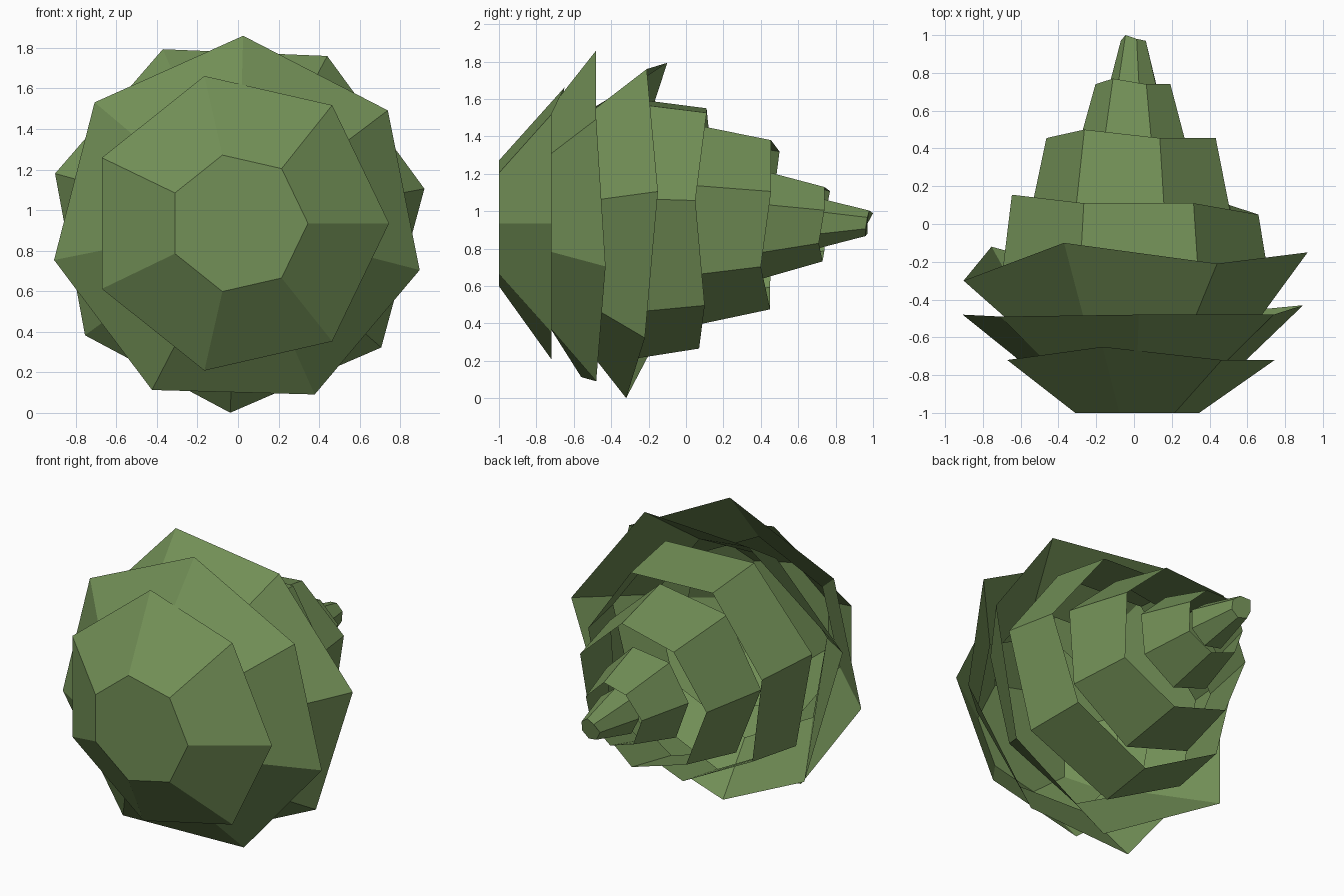
import bpy, bmesh, math

if "Cube" in bpy.data.objects:
    bpy.data.objects.remove(bpy.data.objects["Cube"])

SIDES = 7
AXIS_Z = 0.935

leaf = bpy.data.materials.new("leaf green")
leaf.diffuse_color = (0.17, 0.28, 0.095, 1)
leaf.use_nodes = True
leaf.node_tree.nodes["Principled BSDF"].inputs["Base Color"].default_value = leaf.diffuse_color


def ring(bm, radius, offset, ys):
    """Seven-sided ring around the y axis; ys gives the uneven rim."""
    out = []
    for i, y in enumerate(ys):
        a = math.radians(offset + i * 360 / SIDES)
        out.append(bm.verts.new((radius * math.cos(a), y, AXIS_Z + radius * math.sin(a))))
    return out


def tier(name, base_y, base_r, rim_r, offset, rim_ys, cap_base=False, cap_rim=False):
    bm = bmesh.new()
    base = ring(bm, base_r, offset, [base_y] * SIDES)
    rim = ring(bm, rim_r, offset, rim_ys)
    for i in range(SIDES):
        j = (i + 1) % SIDES
        bm.faces.new((base[i], rim[i], rim[j], base[j]))
    if cap_base:
        bm.faces.new(base)
    if cap_rim:
        bm.faces.new(rim[::-1])
    me = bpy.data.meshes.new(name)
    bm.to_mesh(me)
    bm.free()
    me.materials.append(leaf)
    ob = bpy.data.objects.new(name, me)
    bpy.context.collection.objects.link(ob)


# Flaring cups, front to back, then narrowing tiers towards the tip
tier("foliage_tier_1", -1.0, 0.345, 0.745, 0, [-.72, -.72, -.65, -.72, -.72, -.72, -.72], cap_base=True)
tier("foliage_tier_2", -0.76, 0.57, 0.925, 37, [-.48, -.48, -.49, -.48, -.56, -.48, -.43])
tier("foliage_tier_3", -0.56, 0.63, 0.935, 10.5, [-.15, -.21, -.10, -.30, -.12, -.32, -.22])
tier("foliage_tier_4", -0.28, 0.725, 0.67, 10.5, [.05, .11, .11, .155, .10, .07, .10])
tier("foliage_tier_5", 0.03, 0.555, 0.465, 21.5, [.455, .455, .50, .455, .45, .45, .40])
tier("foliage_tier_6", 0.40, 0.30, 0.205, 20, [.74, .74, .77, .74, .74, .73, .71])
tier("foliage_tip", 0.68, 0.145, 0.07, 27, [.97, .98, 1.0, .97, .97, .96, .96], cap_rim=True)
